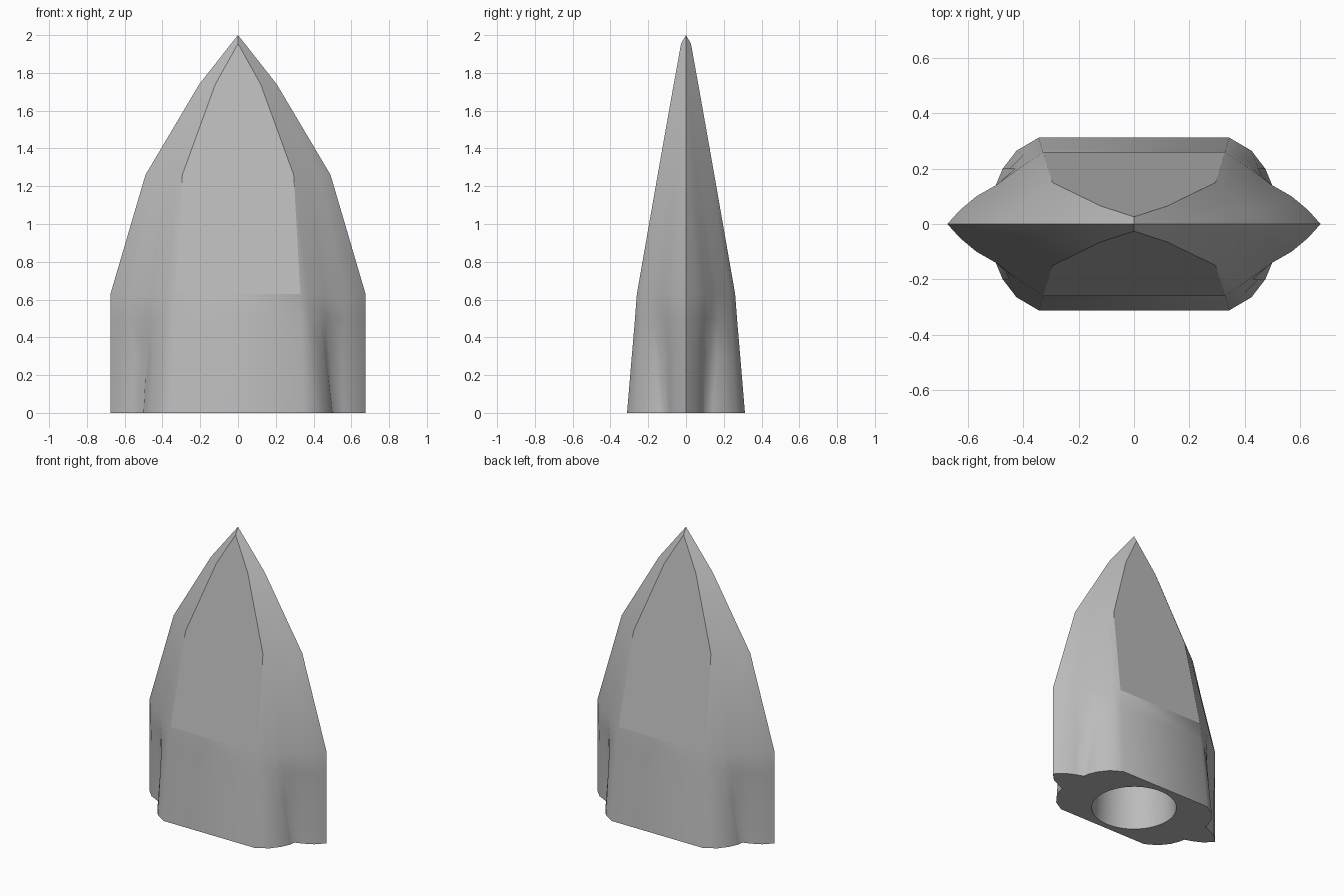
import bpy, bmesh, math

if "Cube" in bpy.data.objects:
    bpy.data.objects.remove(bpy.data.objects["Cube"], do_unlink=True)

# Steel material
steel = bpy.data.materials.new("steel grey")
steel.use_nodes = True
GREY = (0.5, 0.5, 0.5, 1)
steel.diffuse_color = GREY
steel.node_tree.nodes["Principled BSDF"].inputs["Base Color"].default_value = GREY

# Quarter outlines of the socket, from flat-face ridge to wing edge
SOCKET = [
    (0.0, [(.345, .312), (.425, .265), (.475, .2), (.5, .14), (.505, .105), (.56, .085), (.62, .055), (.675, 0)]),
    (0.3, [(.338, .287), (.4, .25), (.45, .2), (.466, .163), (.485, .125), (.55, .09), (.62, .055), (.675, 0)]),
    (0.5, [(.333, .27), (.38, .24), (.43, .2), (.465, .17), (.505, .13), (.57, .095), (.63, .05), (.675, 0)]),
    (0.63, [(.33, .26), (.375, .23), (.42, .198), (.46, .17), (.5, .14), (.57, .1), (.63, .05), (.675, 0)]),
]
# Blade sections: height, half width, ridge x, ridge y
BLADE = [(1.26, .49, .295, .15), (1.74, .205, .12, .065), (1.955, .036, 0, .026)]
SHOULDER = 0.63


def blade_quarter(width, cx, cy):
    """Straight bevel divided to match the socket outline."""
    return [(cx + (width - cx) * i / 7, cy * (1 - i / 7)) for i in range(8)]


def full_ring(quarter):
    """Mirror a quarter outline into a closed ring."""
    right = quarter + [(x, -y) for x, y in quarter[-2::-1]]
    return right + [(-x, -y) for x, y in right]


def add_loop(bm, points, z):
    return [bm.verts.new((x, y, z)) for x, y in points]


def skin(bm, a, b):
    n = len(a)
    for i in range(n):
        j = (i + 1) % n
        bm.faces.new((a[i], a[j], b[j], b[i]))


bm = bmesh.new()

# Outer skin
sections = SOCKET + [(z, blade_quarter(w, cx, cy)) for z, w, cx, cy in BLADE]
loops = [add_loop(bm, full_ring(q), z) for z, q in sections]
for lower, upper in zip(loops, loops[1:]):
    skin(bm, lower, upper)

# Pointed tip
apex = bm.verts.new((0, 0, 2))
top = loops[-1]
for i in range(len(top)):
    if (top[i].co - top[(i + 1) % len(top)].co).length > 1e-5:
        bm.faces.new((top[i], top[(i + 1) % len(top)], apex))

# Crisp ridges on the blade and crisp shoulder on the flat faces
ridges = (0, 14, 15, 29)
for lower, upper in zip(loops[3:], loops[4:]):
    for i in ridges:
        bm.edges.get((lower[i], upper[i])).smooth = False
for a, b in ((29, 0), (14, 15)):
    bm.edges.get((loops[3][a], loops[3][b])).smooth = False

# Round mounting hole
circle = [(math.cos(math.tau * i / 48), math.sin(math.tau * i / 48)) for i in range(48)]
rim = add_loop(bm, [(.27 * x, .27 * y) for x, y in circle], 0)
floor = add_loop(bm, [(.235 * x, .235 * y) for x, y in circle], 0.55)
skin(bm, rim, floor)
bm.faces.new(floor)

# Base around the hole
base_edges = [bm.edges.get((r[i], r[(i + 1) % len(r)])) for r in (loops[0], rim) for i in range(len(r))]
bmesh.ops.triangle_fill(bm, use_beauty=True, use_dissolve=False, edges=base_edges)

bmesh.ops.remove_doubles(bm, verts=bm.verts, dist=1e-5)
bmesh.ops.recalc_face_normals(bm, faces=bm.faces)

mesh = bpy.data.meshes.new("tooth_tip")
bm.to_mesh(mesh)
bm.free()
mesh.materials.append(steel)
tooth = bpy.data.objects.new("tooth_tip", mesh)
bpy.context.collection.objects.link(tooth)

bpy.ops.object.select_all(action="DESELECT")
tooth.select_set(True)
bpy.context.view_layer.objects.active = tooth
bpy.ops.object.shade_smooth_by_angle(angle=math.radians(50), keep_sharp_edges=True)
